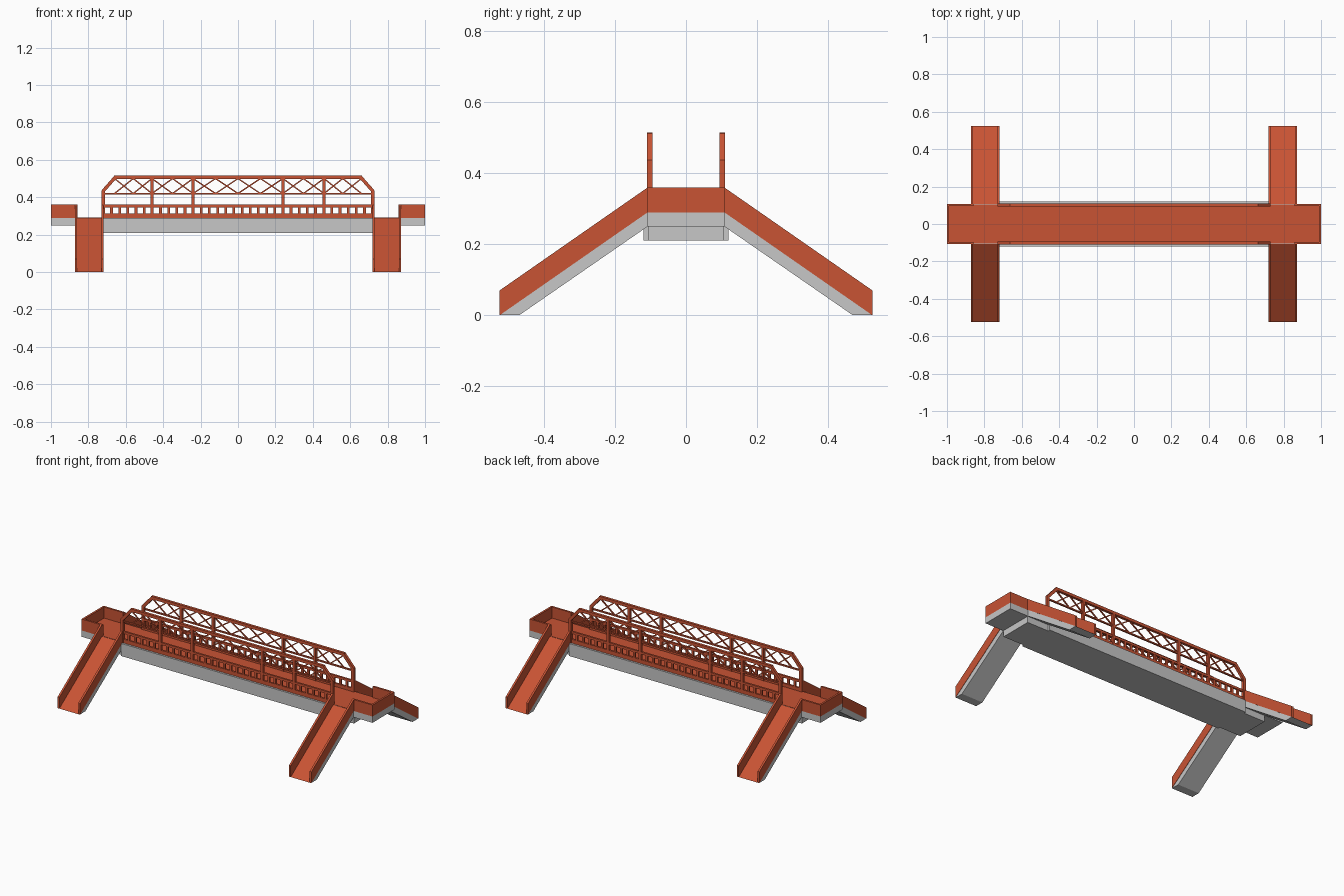
import bpy
import bmesh
from mathutils import Vector, Matrix

cube = bpy.data.objects.get("Cube")
if cube:
    bpy.data.objects.remove(cube, do_unlink=True)


def material(name, rgb):
    m = bpy.data.materials.new(name)
    m.use_nodes = True
    m.diffuse_color = (*rgb, 1)
    m.node_tree.nodes["Principled BSDF"].inputs["Base Color"].default_value = (*rgb, 1)
    return m


RED = material("rust red", (0.58, 0.087, 0.034))
GREY = material("concrete grey", (0.57, 0.57, 0.57))


def finish(name, bm, *mats):
    bmesh.ops.recalc_face_normals(bm, faces=bm.faces)
    mesh = bpy.data.meshes.new(name)
    bm.to_mesh(mesh)
    bm.free()
    for m in mats:
        mesh.materials.append(m)
    obj = bpy.data.objects.new(name, mesh)
    bpy.context.collection.objects.link(obj)
    return obj


def box(bm, x0, x1, y0, y1, z0, z1):
    centre = Vector((x0 + x1, y0 + y1, z0 + z1)) / 2
    size = (abs(x1 - x0), abs(y1 - y0), abs(z1 - z0))
    bmesh.ops.create_cube(bm, size=1, matrix=Matrix.Translation(centre) @ Matrix.Diagonal((*size, 1)))


def extrude(bm, points, width):
    """Extrude a closed outline along the given vector."""
    face = bm.faces.new([bm.verts.new(p) for p in points])
    new = bmesh.ops.extrude_face_region(bm, geom=[face], use_keep_orig=True)["geom"]
    bmesh.ops.translate(bm, vec=width, verts=[v for v in new if isinstance(v, bmesh.types.BMVert)])


def bar(bm, a, b, thick, y, depth):
    """Straight bar between two (x, z) points, centred on y."""
    a, b = Vector((a[0], 0, a[1])), Vector((b[0], 0, b[1]))
    along = (b - a).normalized()
    side = Vector((-along.z, 0, along.x)) * thick / 2
    off = Vector((0, y - depth / 2, 0))
    extrude(bm, [p + off for p in (a + side, b + side, b - side, a - side)], (0, depth, 0))


SPAN = 0.72      # half length of the main span
OUT = 0.87       # outer side of the ramps
HALF = 0.108     # half width of the walkway
DECK = 0.29
RAIL = 0.36
BASE = 0.25
WALL = 0.012
FOOT = 0.525     # far end of the ramps

# Main span girder, with a narrower part running under the landings
bm = bmesh.new()
box(bm, -SPAN, SPAN, -0.12, 0.12, 0.21, DECK - 0.002)
box(bm, -OUT, OUT, -HALF + 0.002, HALF - 0.002, 0.21, BASE)
finish("span_girder", bm, GREY)

# Walkway floor
bm = bmesh.new()
box(bm, -0.995, 0.995, -HALF + 0.003, HALF - 0.003, DECK - 0.004, DECK + 0.001)
finish("walkway_floor", bm, RED)

for sx, xname in ((1, "left"), (-1, "right")):
    # Landing slab and its parapet
    bm = bmesh.new()
    box(bm, sx * SPAN, sx, -HALF, HALF, BASE, DECK - 0.001)
    finish(f"{xname}_landing_slab", bm, GREY)
    bm = bmesh.new()
    box(bm, sx * (1 - WALL), sx, -HALF, HALF, DECK - 0.001, RAIL)
    for sy in (1, -1):
        box(bm, sx * (OUT - WALL), sx * (1 - WALL), sy * (HALF - WALL), sy * HALF, DECK - 0.001, RAIL)
    finish(f"{xname}_landing_parapet", bm, RED)

    for sy, yname in ((1, "back"), (-1, "front")):
        # Sloping slab: red walking surface over grey concrete
        bm = bmesh.new()
        slab = [(HALF, DECK), (FOOT, 0), (0.47, 0), (HALF, BASE)]
        extrude(bm, [(sx * SPAN, sy * y, z) for y, z in slab], (sx * (OUT - SPAN), 0, 0))
        ramp = finish(f"{yname}_{xname}_ramp", bm, GREY, RED)
        for p in ramp.data.polygons:
            p.material_index = int(p.normal.z > 0.5)
        # Ramp side walls
        bm = bmesh.new()
        wall = [(HALF, DECK), (HALF, RAIL), (FOOT, RAIL - DECK), (FOOT, 0)]
        for x in (SPAN - 0.002, OUT - WALL + 0.002):
            extrude(bm, [(sx * x, sy * y, z) for y, z in wall], (sx * WALL, 0, 0))
        finish(f"{yname}_{xname}_ramp_walls", bm, RED)

for sy, yname in ((1, "back"), (-1, "front")):
    y = sy * 0.102

    # Railing with balusters
    bm = bmesh.new()
    box(bm, -SPAN, SPAN, y - 0.006, y + 0.006, DECK - 0.002, 0.312)
    box(bm, -SPAN, SPAN, y - 0.006, y + 0.006, 0.346, RAIL)
    count = 33
    for i in range(count + 1):
        x = -SPAN + 2 * SPAN * i / count
        box(bm, x - 0.007, x + 0.007, y - 0.005, y + 0.005, 0.31, 0.348)
    finish(f"{yname}_railing", bm, RED)

    # Truss frame: end posts, sloped ends, chords and uprights
    bm = bmesh.new()
    top, low, depth = 0.506, 0.42, 0.016
    for s in (1, -1):
        box(bm, s * 0.712, s * 0.73, y - depth / 2, y + depth / 2, DECK - 0.002, 0.437)
        bar(bm, (s * 0.722, 0.432), (s * 0.657, top), 0.018, y, depth)
        for x in (0.24, 0.46):
            box(bm, s * x - 0.008, s * x + 0.008, y - depth / 2, y + depth / 2, DECK, top)
    box(bm, -0.663, 0.663, y - depth / 2, y + depth / 2, top - 0.009, top + 0.009)
    box(bm, -SPAN, SPAN, y - 0.005, y + 0.005, low - 0.004, low + 0.004)
    finish(f"{yname}_truss_frame", bm, RED)

    # Crossed bracing between the chords
    bm = bmesh.new()
    for x0, x1, n in ((-0.66, -0.46, 2), (-0.46, -0.24, 2), (-0.24, 0.24, 4),
                      (0.24, 0.46, 2), (0.46, 0.66, 2)):
        step = (x1 - x0) / n
        for i in range(n):
            a, b = x0 + i * step, x0 + (i + 1) * step
            bar(bm, (a, low), (b, top - 0.006), 0.007, y, 0.007)
            bar(bm, (a, top - 0.006), (b, low), 0.007, y, 0.005)
    finish(f"{yname}_cross_bracing", bm, RED)
